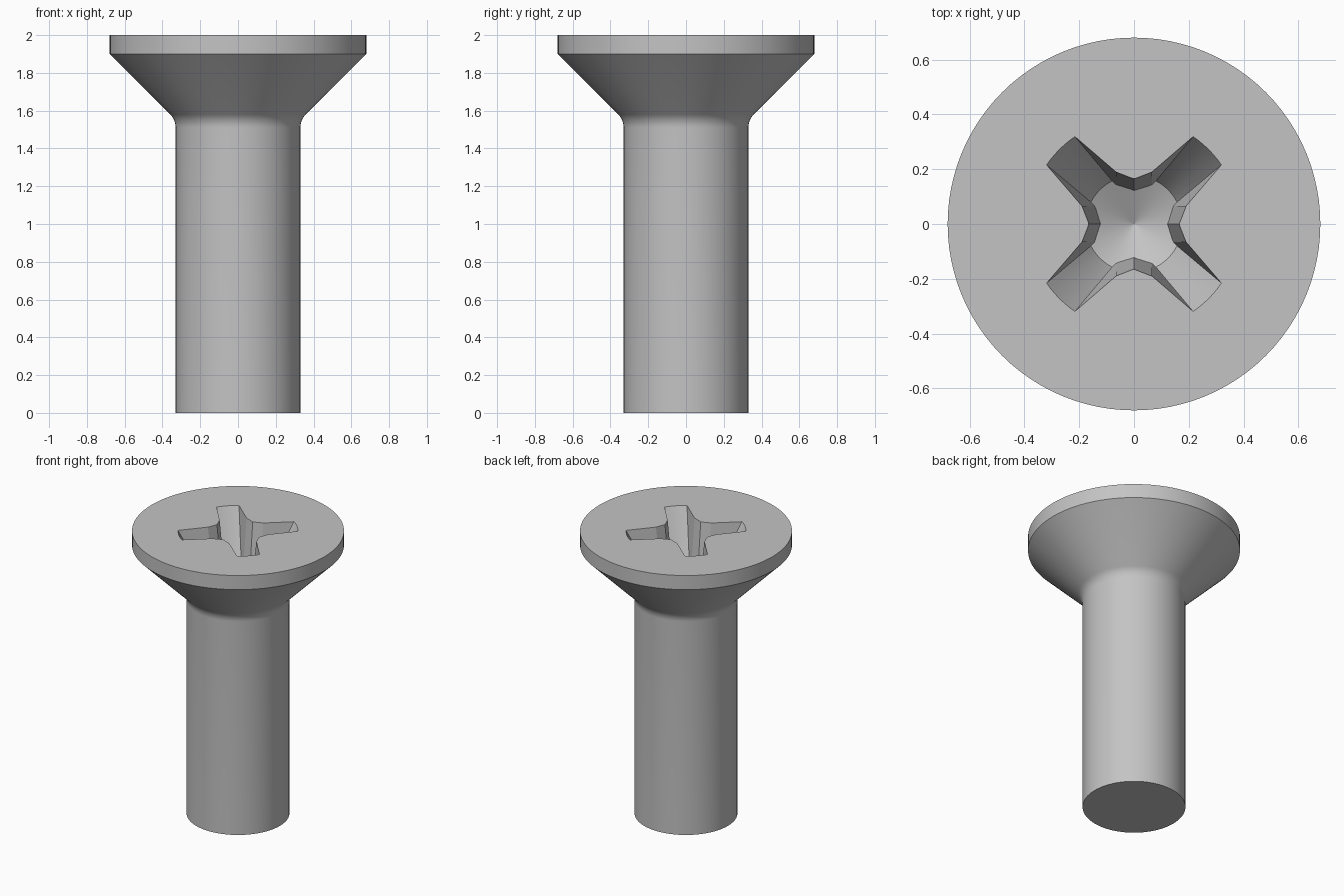
import bpy, bmesh, math
from mathutils import Vector

cube = bpy.data.objects.get("Cube")
if cube:
    bpy.data.objects.remove(cube, do_unlink=True)

steel = bpy.data.materials.new("grey steel")
steel.use_nodes = True
colour = (0.55, 0.55, 0.55, 1)
steel.diffuse_color = colour
steel.node_tree.nodes["Principled BSDF"].inputs["Base Color"].default_value = colour


def finish(name, bm):
    bmesh.ops.recalc_face_normals(bm, faces=bm.faces)
    mesh = bpy.data.meshes.new(name)
    bm.to_mesh(mesh)
    bm.free()
    obj = bpy.data.objects.new(name, mesh)
    mesh.materials.append(steel)
    bpy.context.collection.objects.link(obj)
    return obj


def loft(name, rings):
    """Join equal rings of points with side faces and cap both ends."""
    bm = bmesh.new()
    loops = [[bm.verts.new(p) for p in ring] for ring in rings]
    n = len(loops[0])
    for a, b in zip(loops, loops[1:]):
        for i in range(n):
            j = (i + 1) % n
            bm.faces.new((a[i], a[j], b[j], b[i]))
    bm.faces.new(loops[0])
    bm.faces.new(loops[-1])
    return finish(name, bm)


def turned(name, profile, steps=96):
    return loft(name, [[(r * math.cos(math.tau * i / steps),
                         r * math.sin(math.tau * i / steps), z)
                        for i in range(steps)] for r, z in profile])


def boolean(target, cutter, operation):
    mod = target.modifiers.new("cut", 'BOOLEAN')
    mod.operation = operation
    mod.solver = 'EXACT'
    mod.object = cutter
    bpy.context.view_layer.objects.active = target
    bpy.ops.object.modifier_apply(modifier=mod.name)
    bpy.data.objects.remove(cutter, do_unlink=True)


# Shank, fillet under the head, countersunk head
TOP, FLOOR = 2.0, 1.59
fillet = [(0.43 - 0.1 * math.cos(a), 1.51 + 0.1 * math.sin(a))
          for a in (math.radians(45) * k / 8 for k in range(9))]
screw = turned("countersunk_screw",
               [(0.33, 0)] + fillet + [(0.68, 1.9), (0.68, TOP)])

# Tapered recess envelope with a shallow pointed floor
slope = (0.385 - 0.176) / (TOP - FLOOR)
recess = turned("recess_cutter", [(0.0005, FLOOR - 0.09), (0.176, FLOOR),
                                  (0.385 + 0.1 * slope, TOP + 0.1)])


# Cross section of the four drafted arms, t = 0 at the floor and 1 at the top
def cross_ring(t):
    along, half = 0.149 + 0.031 * t, 0.056 + 0.032 * t
    tip = 0.45
    tip_half = half - 0.076 * (tip - along)
    notch = 0.125 + 0.04 * t
    z = FLOOR + t * (TOP - FLOOR)
    points = []
    for k in range(4):
        angle = math.radians(45 + 90 * k)
        out = Vector((math.cos(angle), math.sin(angle), 0))
        side = Vector((-out.y, out.x, 0))
        points += [out * a + side * w for a, w in
                   ((along, -half), (tip, -tip_half), (tip, tip_half), (along, half))]
        points.append((out + side) * notch / math.sqrt(2))
    return [p + Vector((0, 0, z)) for p in points]


cross = loft("cross_cutter", [cross_ring(-0.3), cross_ring(1.2)])

# Cut the drive recess into the head
boolean(recess, cross, 'INTERSECT')
boolean(screw, recess, 'DIFFERENCE')

bpy.ops.object.select_all(action='DESELECT')
screw.select_set(True)
bpy.context.view_layer.objects.active = screw
bpy.ops.object.shade_smooth_by_angle(angle=math.radians(20))
